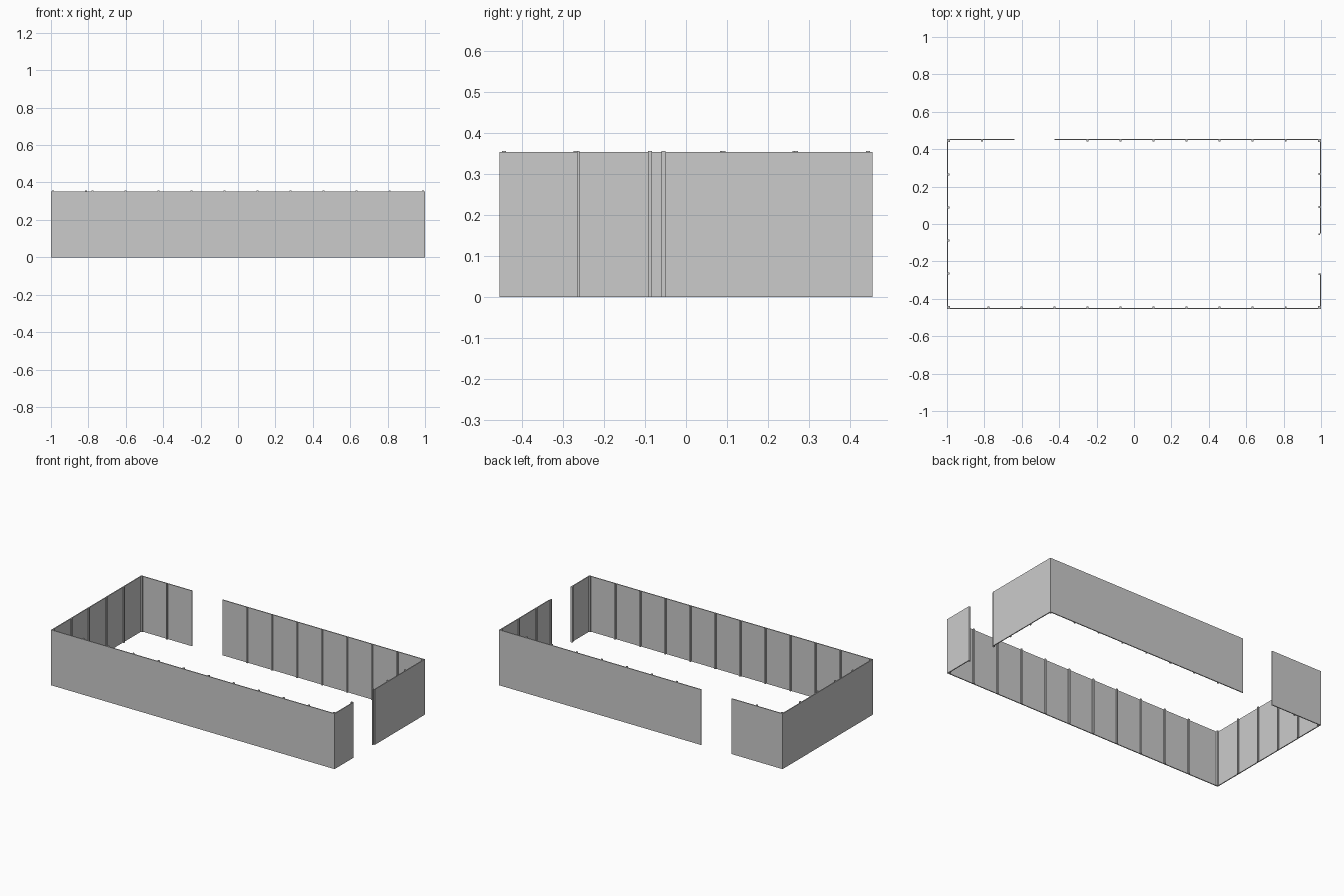
import bpy

cube = bpy.data.objects.get("Cube")
if cube:
    bpy.data.objects.remove(cube, do_unlink=True)

X, Y = 1.0, 0.455          # outer half sizes
T = 0.006                  # panel thickness
WALL_H, POST_H = 0.353, 0.356
POST_W, POST_D = 0.01, 0.008
PITCH = 0.1765             # post spacing

grey = bpy.data.materials.new("light grey")
grey.use_nodes = True
colour = (0.6, 0.6, 0.6, 1)
grey.diffuse_color = colour
grey.node_tree.nodes["Principled BSDF"].inputs["Base Color"].default_value = colour


def box(name, x0, x1, y0, y1, height):
    bpy.ops.mesh.primitive_cube_add(
        size=1, location=((x0 + x1) / 2, (y0 + y1) / 2, height / 2))
    ob = bpy.context.object
    ob.name = name
    ob.scale = (x1 - x0, y1 - y0, height)
    bpy.ops.object.transform_apply(location=False, rotation=False, scale=True)
    ob.data.materials.append(grey)


def long_wall(name, side, spans, posts):
    """Panels and inner posts along x; side is -1 front, 1 back."""
    outer, inner = side * Y, side * (Y - T)
    for a, b in spans:
        box(name + "_panel", a, b, *sorted((outer, inner)), WALL_H)
    for p in posts:
        box(name + "_post", p - POST_W / 2, p + POST_W / 2,
            *sorted((inner, inner - side * POST_D)), POST_H)


def short_wall(name, side, spans, posts):
    """Panels and inner posts along y; side is -1 or 1 in x."""
    outer, inner = side * X, side * (X - T)
    for a, b in spans:
        box(name + "_panel", *sorted((outer, inner)), a, b, WALL_H)
    for p in posts:
        box(name + "_post", *sorted((inner, inner - side * POST_D)),
            p - POST_W / 2, p + POST_W / 2, POST_H)


# Long walls, the back one with an opening
row = [0.811 - PITCH * i for i in range(10)]
long_wall("front_wall", -1, [(-X, X)], row)
long_wall("back_wall", 1, [(-X, -0.64), (-0.425, X)], row[:7] + [-0.813])

# Short walls, the left one with an opening
end = Y - T
side_row = [PITCH * (i - 1.5) for i in range(4)]
short_wall("right_wall", -1, [(-end, end)], side_row)
short_wall("left_wall", 1, [(-end, -0.264), (-0.05, end)],
           [-0.269, -0.055, 0.091, 0.268])

# Corner posts
for sx in (-1, 1):
    for sy in (-1, 1):
        cx, cy = sx * (X - T), sy * (Y - T)
        box("corner_post", *sorted((cx, cx - sx * POST_W)),
            *sorted((cy, cy - sy * POST_W)), POST_H)
